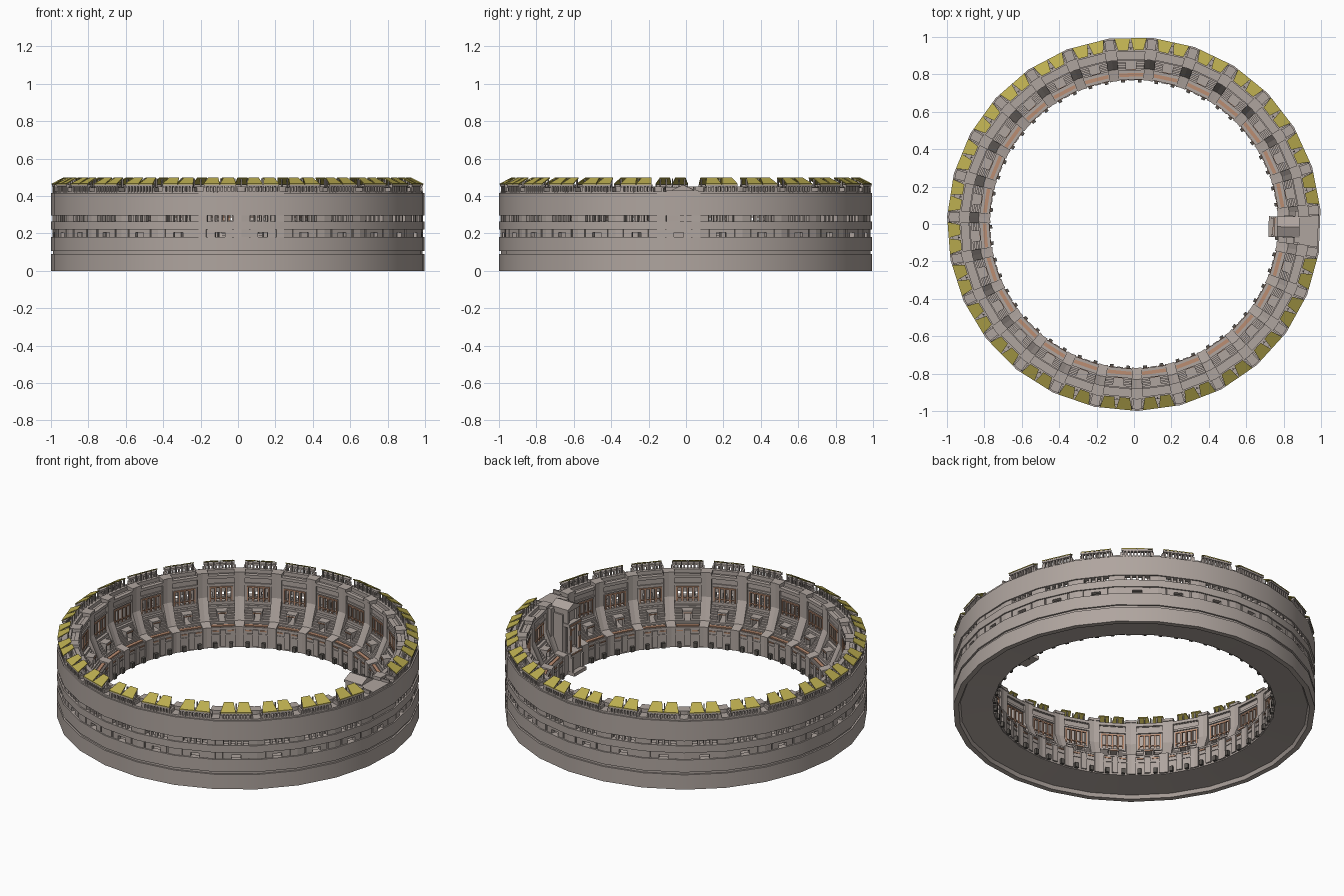
import bpy, bmesh, math

if "Cube" in bpy.data.objects:
    bpy.data.objects.remove(bpy.data.objects["Cube"])

N = 27                       # bays around the ring, one flat side each
STEP = 360 / N
START = -2.27                # centre of the gate bay, degrees
HALF = STEP / 2


def material(name, col):
    m = bpy.data.materials.new(name)
    m.diffuse_color = (*col, 1)
    m.use_nodes = True
    m.node_tree.nodes["Principled BSDF"].inputs["Base Color"].default_value = m.diffuse_color
    return m


STONE = material("stone", (0.43, 0.375, 0.345))
YELLOW = material("yellow_roof", (0.50, 0.42, 0.08))
COPPER = material("copper_trim", (0.50, 0.27, 0.17))
DARK = material("dark_stone", (0.10, 0.09, 0.08))


def sweep(bm, prof, a0, a1, n=1):
    """Sweep a closed (r, z[, inset]) profile along the 27-sided ring; full turns stay uncapped."""
    full = abs(a1 - a0) >= 359.9
    rows = []
    for i in range(n if full else n + 1):
        row = []
        for p in prof:
            d = p[2] if len(p) > 2 else 0
            deg = a0 + d + (a1 - a0 - 2 * d) * i / n
            off = (deg - START + HALF) % STEP - HALF
            r = p[0] * math.cos(math.radians(HALF)) / math.cos(math.radians(off))
            a = math.radians(deg)
            row.append(bm.verts.new((r * math.cos(a), r * math.sin(a), p[1])))
        rows.append(row)
    k = len(prof)
    for i in range(n):
        A, B = rows[i], rows[(i + 1) % len(rows)]
        for j in range(k):
            bm.faces.new((A[j], A[(j + 1) % k], B[(j + 1) % k], B[j]))
    if not full:
        bm.faces.new(rows[0])
        bm.faces.new(rows[-1][::-1])


def rect(r0, r1, z0, z1):
    return [(r0, z0), (r1, z0), (r1, z1), (r0, z1)]


def finish(name, bm, mat, smooth=True):
    bmesh.ops.recalc_face_normals(bm, faces=bm.faces)
    me = bpy.data.meshes.new(name)
    bm.to_mesh(me)
    bm.free()
    ob = bpy.data.objects.new(name, me)
    bpy.context.collection.objects.link(ob)
    me.materials.append(mat)
    if smooth:
        bpy.ops.object.select_all(action='DESELECT')
        ob.select_set(True)
        bpy.context.view_layer.objects.active = ob
        bpy.ops.object.shade_smooth_by_angle(angle=math.radians(20))
    return ob


def rings(name, profiles, mat=STONE):
    bm = bmesh.new()
    for p in profiles:
        sweep(bm, p, START - HALF, START - HALF + 360, N)
    return finish(name, bm, mat)


def bays(name, pieces, mat=STONE, first=1):
    """Repeat (profile, a0, a1) pieces in each bay; bay 0 holds the gate."""
    bm = bmesh.new()
    for b in range(first, N):
        c = START + b * STEP
        for prof, a0, a1 in pieces:
            sweep(bm, prof, c + a0, c + a1)
    return finish(name, bm, mat, False)


def spread(lo, hi, count):
    return [lo + (hi - lo) * i / (count - 1) for i in range(count)]


# base and outer wall bands
rings("base", [[(1, 0), (1, .09), (.78, .09), (.78, .04), (.96, .02), (.97, 0)]])
rings("outer_wall", [
    rect(.965, .99, .09, .105), rect(.965, 1, .105, .18),
    rect(.965, 1, .222, .265), rect(.965, 1, .295, .415)])
rings("floors", [rect(.86, .966, .165, .175), rect(.88, .966, .24, .25)])
rings("roof_deck", [rect(.892, .992, .41, .425)])

# outer openings: a row of four windows above, one slot with side niches below
E = 1e-3
P = lambda z0, z1, a0, a1, r=.992: (rect(.968, r, z0, z1), a0, a1)
edges = spread(-4, 4, 5)
bays("outer_window_piers",
     [P(.264, .296, -HALF + E, -4), P(.264, .296, 4, HALF - E)] +
     [P(.264, .296, e - .4, e + .4) for e in edges[1:-1]], first=0)
bays("lower_window_piers",
     [P(.179, .223, -HALF + E, -4.3), P(.179, .223, 4.3, HALF - E),
      P(.179, .223, -3.8, -1.5), P(.179, .223, 1.5, 3.8),
      P(.204, .223, -1.5, 1.5), P(.179, .223, -4.3, -3.8, .985),
      P(.179, .223, 3.8, 4.3, .985)], first=0)

# podium wall around the pit
rings("podium_wall", [rect(.78, .795, .085, .155), rect(.78, .825, .145, .16)])
rings("podium_rail", [rect(.777, .785, .155, .165), rect(.776, .781, .118, .124)])
bays("podium_posts", [(rect(.762, .782, .045, .075), a - .75, a + .75)
                      for a in (-HALF / 2, HALF / 2)], DARK, 0)
bays("podium_panels", [(rect(.772, .781, .05, .15), -1.2, 1.2)])
bays("podium_trim", [(rect(.793, .812, .158, .167), -4.6, 4.6),
                     (rect(.774, .778, .14, .147), 1.8, 4.4),
                     (rect(.774, .778, .14, .147), -4.4, -1.8)], COPPER)

# stepped seats, split round a small entrance
seats = []
for i in range(8):
    r, z = .818 + i * .0088, .166 + i * .0115
    for a0, a1 in ((-4.8, -1.4), (1.4, 4.8)):
        seats.append((rect(r, .894, z - .0115, z), a0, a1))
    if i < 2 or i > 5:
        seats.append((rect(r, .894, z - .0115, z), -1.4, 1.4))
bays("seats", seats)
bays("entrance_frame", [
    (rect(.836, .892, .165, .225), -1.9, -1.2), (rect(.836, .892, .165, .225), 1.2, 1.9),
    (rect(.833, .892, .222, .236), -2, 2)])
bays("entrance_trim", [(rect(.83, .834, .222, .228), -1.6, 1.6)], COPPER)

# sloped buttresses and tall pillars between bays
ramp = [(.77, .045), (.77, .168), (.832, .178), (.884, .30), (.895, .30), (.895, .045)]
bm = bmesh.new()
bp = bmesh.new()
bw = bmesh.new()
for b in range(N):
    a = START + HALF + b * STEP
    sweep(bm, ramp, a - 1.9, a + 1.9, 2)
    sweep(bp, rect(.884, .933, .25, .435), a - 1.9, a + 1.9, 2)
    sweep(bp, rect(.88, .938, .435, .45), a - 2.0, a + 2.0, 2)
    for s in (-1.6, 1.6):
        sweep(bp, rect(.94, .99, .42, .445), a + s - .3, a + s + .3)
    sweep(bw, rect(.89, .966, .09, .415), a - .4, a + .4)
finish("buttresses", bm, STONE, False)
finish("pillars", bp, STONE, False)
finish("gallery_dividers", bw, STONE, False)

# inner gallery wall with four windows per bay
W = lambda r0, z0, z1, a0, a1: (rect(r0, .91, z0, z1), a0, a1)
bays("gallery_wall", [
    W(.896, .24, .268, -HALF, HALF), W(.896, .36, .415, -HALF, HALF),
    W(.896, .268, .36, -HALF, -3.9), W(.896, .268, .36, 3.9, HALF),
    W(.891, .26, .27, -4.6, 4.6), W(.889, .368, .38, -4.7, 4.7),
    W(.885, .412, .43, -4.9, 4.9)] +
    [W(.894, .268, .36, e - .4, e + .4) for e in spread(-3.9, 3.9, 5)])
bays("gallery_trim", [(rect(.89, .896, .285, .291), -3.9, 3.9), (rect(.89, .896, .352, .36), -3.9, 3.9)] +
     [(rect(.89, .896, .27, .36), e - .2, e + .2) for e in spread(-3.9, 3.9, 5)], COPPER)

# roof balustrades and yellow awning panels
posts = []
for a in spread(-4.4, 4.4, 9):
    posts.append((rect(.98, .994, .42, .46), a - .25, a + .25))
for a in (-4, -2.1, 0, 2.1, 4):
    posts.append((rect(.94, .948, .42, .493), a - .2, a + .2))
posts += [(rect(.976, .998, .45, .461), -5, 5), (rect(.928, .95, .42, .447), -4.8, 4.8)]
bays("balustrades", posts)
awning = [(1, .461, 0), (1, .466, 0), (.935, .50, .8), (.935, .494, .8)]
bays("awnings", [(awning, -5, -.1), (awning, .1, 5)], YELLOW)


# gate tower filling the first bay
def boxes(name, items, mat=STONE):
    bm = bmesh.new()
    for x0, x1, y0, y1, z0, z1 in items:
        vs = bmesh.ops.create_cube(bm, size=1)["verts"]
        for v in vs:
            v.co = ((x0 + x1) / 2 + v.co.x * (x1 - x0), (y0 + y1) / 2 + v.co.y * (y1 - y0),
                    (z0 + z1) / 2 + v.co.z * (z1 - z0))
    ob = finish(name, bm, mat, False)
    ob.rotation_euler.z = math.radians(START + 1.2)
    return ob


both = lambda x0, x1, y0, y1, z0, z1: [(x0, x1, y0, y1, z0, z1), (x0, x1, -y1, -y0, z0, z1)]
boxes("gate_tower", [
    (.80, .97, -.06, .06, .05, .40), (.72, .80, -.055, .055, .045, .065),
    (.75, .81, -.05, .05, .065, .16), (.745, .81, -.055, .055, .16, .172),
    (.775, .81, -.025, .025, .20, .30), (.755, .96, -.055, .055, .33, .35),
    (.86, .985, -.085, .085, .26, .43), (.785, .97, -.05, .05, .35, .425)] +
    both(.757, .772, .033, .05, .172, .33) + both(.785, .81, .038, .056, .172, .33) +
    both(.77, .785, .033, .05, .35, .425) + both(.735, .752, .04, .054, .065, .15))
boxes("gate_trim", [(.742, .748, -.045, .045, .165, .171), (.751, .757, -.05, .05, .335, .343),
                    (.772, .777, -.02, .02, .29, .298)] +
      both(.753, .759, .034, .048, .18, .25) + both(.753, .759, .034, .048, .28, .32), COPPER)

# peaked gate roof
bm = bmesh.new()
A = [bm.verts.new((x, y, z)) for x in (.765, .885)
     for y, z in ((-.055, .42), (.055, .42), (.055, .435), (0, .46), (-.055, .435))]
for j in range(5):
    k = (j + 1) % 5
    bm.faces.new((A[j], A[k], A[k + 5], A[j + 5]))
bm.faces.new(A[:5])
bm.faces.new(A[5:][::-1])
roof = finish("gate_roof", bm, STONE, False)
roof.rotation_euler.z = math.radians(START + 1.2)
